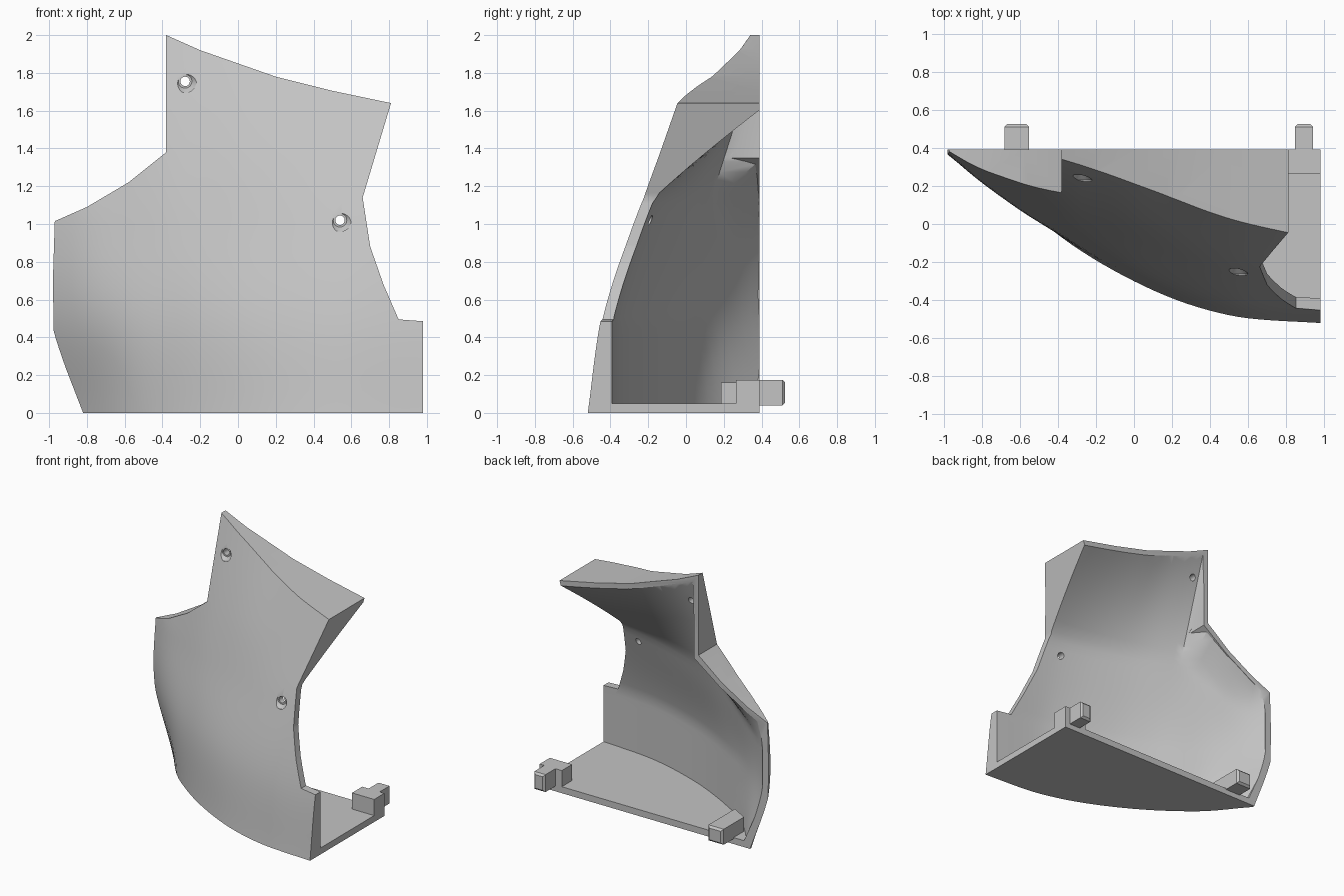
import bpy
import bmesh
import math
from mathutils import Matrix

cube = bpy.data.objects.get("Cube")
if cube:
    bpy.data.objects.remove(cube)

BACK = 0.39
grey = bpy.data.materials.new("matte_grey")
grey.use_nodes = True
colour = (0.55, 0.55, 0.55, 1)
grey.diffuse_color = colour
grey.node_tree.nodes["Principled BSDF"].inputs["Base Color"].default_value = colour


def make(name, bm):
    bmesh.ops.recalc_face_normals(bm, faces=bm.faces)
    mesh = bpy.data.meshes.new(name)
    bm.to_mesh(mesh)
    bm.free()
    obj = bpy.data.objects.new(name, mesh)
    bpy.context.collection.objects.link(obj)
    mesh.materials.append(grey)
    return obj


def activate(obj):
    bpy.ops.object.select_all(action="DESELECT")
    obj.select_set(True)
    bpy.context.view_layer.objects.active = obj


def combine(target, tool, operation):
    """Apply a boolean and remove the tool."""
    tool.hide_render = True
    mod = target.modifiers.new("cut", "BOOLEAN")
    mod.operation, mod.object, mod.solver = operation, tool, "EXACT"
    activate(target)
    bpy.ops.object.modifier_apply(modifier=mod.name)
    bpy.data.objects.remove(tool)


def prism(name, outline, y0, y1):
    """Extrude an outline of (x, z) points along y."""
    bm = bmesh.new()
    face = bm.faces.new([bm.verts.new((x, y0, z)) for x, z in outline])
    new = bmesh.ops.extrude_face_region(bm, geom=[face])["geom"]
    for v in new:
        if isinstance(v, bmesh.types.BMVert):
            v.co.y = y1
    return make(name, bm)


def curve(xs, ys, x):
    """Smooth interpolation through points, straight beyond the ends."""
    n = len(xs)

    def slope(i):
        a, b = max(i - 1, 0), min(i + 1, n - 1)
        return (ys[b] - ys[a]) / (xs[b] - xs[a])

    if x <= xs[0]:
        return ys[0] + slope(0) * (x - xs[0])
    if x >= xs[-1]:
        return ys[-1] + slope(n - 1) * (x - xs[-1])
    i = max(k for k in range(n - 1) if xs[k] <= x)
    h = xs[i + 1] - xs[i]
    t = (x - xs[i]) / h
    s = t * t * (3 - 2 * t)
    return (ys[i] * (1 - s) + ys[i + 1] * s
            + h * slope(i) * t * (1 - t) ** 2 - h * slope(i + 1) * t * t * (1 - t))


# Depth of the curved front at a few stations across, for several heights
stations = [-.98, -.8, -.6, -.38, -.2, 0, .2, .4, .6, .98]
levels = [0, .5, 1, 1.4, 2]
depths = [
    [.55, .35, .11, -.07, -.19, -.3, -.39, -.455, -.495, -.52],
    [.38, .22, .075, -.05, -.15, -.245, -.32, -.38, -.42, -.45],
    [.385, .27, .17, .065, -.01, -.09, -.16, -.22, -.265, -.32],
    [.45, .36, .26, .17, .11, .04, -.02, -.07, -.11, -.16],
    [.46, .42, .38, .34, .31, .27, .23, .17, .126, .07],
]
ledge = [(-.97, 1.015), (-.8, 1.09), (-.58, 1.22), (-.38, 1.38)]
top_edge = [(-.38, 2), (-.2, 1.92), (0, 1.85), (.2, 1.78), (.5, 1.705), (.81, 1.64)]


def outer(x, z):
    return curve(levels, [curve(stations, row, x) for row in depths], z)


def inner(x, z):
    """Inside of the wall, sweeping back under the roof and the side ledge."""
    y = max(outer(x, z), outer(x, max(z, .5))) + .058
    edge = ledge if x < -.38 else top_edge
    xs, zs = zip(*edge)
    roof = curve(xs, zs, min(max(x, xs[0]), xs[-1])) - .04
    bend = min(1.14, roof - .2)
    if z > bend:
        start = outer(x, bend) + .055
        y = max(y, start + (BACK - start) * (z - bend) / (roof - bend))
    return min(y, .95)


def behind(name, depth, nx=40, nz=40):
    """Solid filling everything behind a depth surface."""
    bm = bmesh.new()
    grid = []
    for j in range(nz + 1):
        z = -.1 + 2.2 * j / nz
        xs = [-1.1 + 2.2 * i / nx for i in range(nx + 1)]
        grid.append([bm.verts.new((x, depth(x, z), z)) for x in xs])
    for a, b in zip(grid, grid[1:]):
        for i in range(nx):
            bm.faces.new((a[i], a[i + 1], b[i + 1], b[i]))
    new = bmesh.ops.extrude_face_region(bm, geom=list(bm.faces))["geom"]
    for v in new:
        if isinstance(v, bmesh.types.BMVert):
            v.co.y = 1
    return make(name, bm)


# Shell: outline extruded to the flat back, trimmed by the curved front
left_edge = [(-.82, 0), (-.975, .4), (-.98, .7)]
right_edge = [(.66, 1.14), (.7, .88), (.77, .68), (.85, .495), (.98, .485), (.98, 0)]
shell = prism("curved_shell", left_edge + ledge + top_edge + right_edge, -1, BACK)
combine(shell, behind("front_trim", outer), "INTERSECT")

# Cavity: open at the back and on the left side
cavity_left = [(-.77, .05), (-.925, .4), (-.93, .7), (-.92, .985),
               (-.78, 1.055), (-.56, 1.185), (-.34, 1.35)]
cavity_top = [(max(x, -.34), z - .04) for x, z in top_edge]
cavity = prism("cavity", cavity_left + cavity_top + [(1.05, 1.56), (1.05, .05)], -.95, .8)
combine(cavity, behind("cavity_trim", inner), "INTERSECT")
combine(shell, cavity, "DIFFERENCE")

# Countersunk screw holes
for x, z in ((-.28, 1.755), (.54, 1.02)):
    y = outer(x, z)
    profile = [(.06, -.3), (.06, -.015), (.036, .012), (.025, .012), (.025, .25)]
    bm = bmesh.new()
    rings = []
    for r, d in profile:
        ring = bmesh.ops.create_circle(
            bm, segments=24, radius=r,
            matrix=Matrix.Translation((x, y + d, z)) @ Matrix.Rotation(math.pi / 2, 4, "X"))
        rings.append(ring["verts"])
    for a, b in zip(rings, rings[1:]):
        for i in range(24):
            k = (i + 1) % 24
            bm.faces.new((a[i], a[k], b[k], b[i]))
    bm.faces.new(rings[0])
    bm.faces.new(rings[-1])
    combine(shell, make("screw_cutter", bm), "DIFFERENCE")

activate(shell)
bpy.ops.object.shade_smooth_by_angle(angle=math.radians(32))


def block(name, lo, hi, chamfer=0, taper=0):
    """Box between two corners; chamfers the rear, tapers the outer front corner."""
    bm = bmesh.new()
    bmesh.ops.create_cube(bm, size=1)
    for v in bm.verts:
        cut = taper if v.co.x < 0 and v.co.y < 0 else 0
        v.co = [a + (b - a) * (c + .5) for a, b, c in zip(lo, hi, v.co)]
        v.co.y += cut
    if chamfer:
        rear = [e for e in bm.edges if all(v.co.y > hi[1] - .001 for v in e.verts)]
        bmesh.ops.bevel(bm, geom=rear, offset=chamfer, segments=1, affect="EDGES")
    return make(name, bm)


# Locating tabs at the back of the base
block("left_tab_block", (.79, .265, .03), (.98, BACK, .175))
block("left_tab", (.845, .3, .04), (.94, .525, .175), .015)
block("right_tab", (-.68, .185, .04), (-.55, .525, .16), .015, .08)
